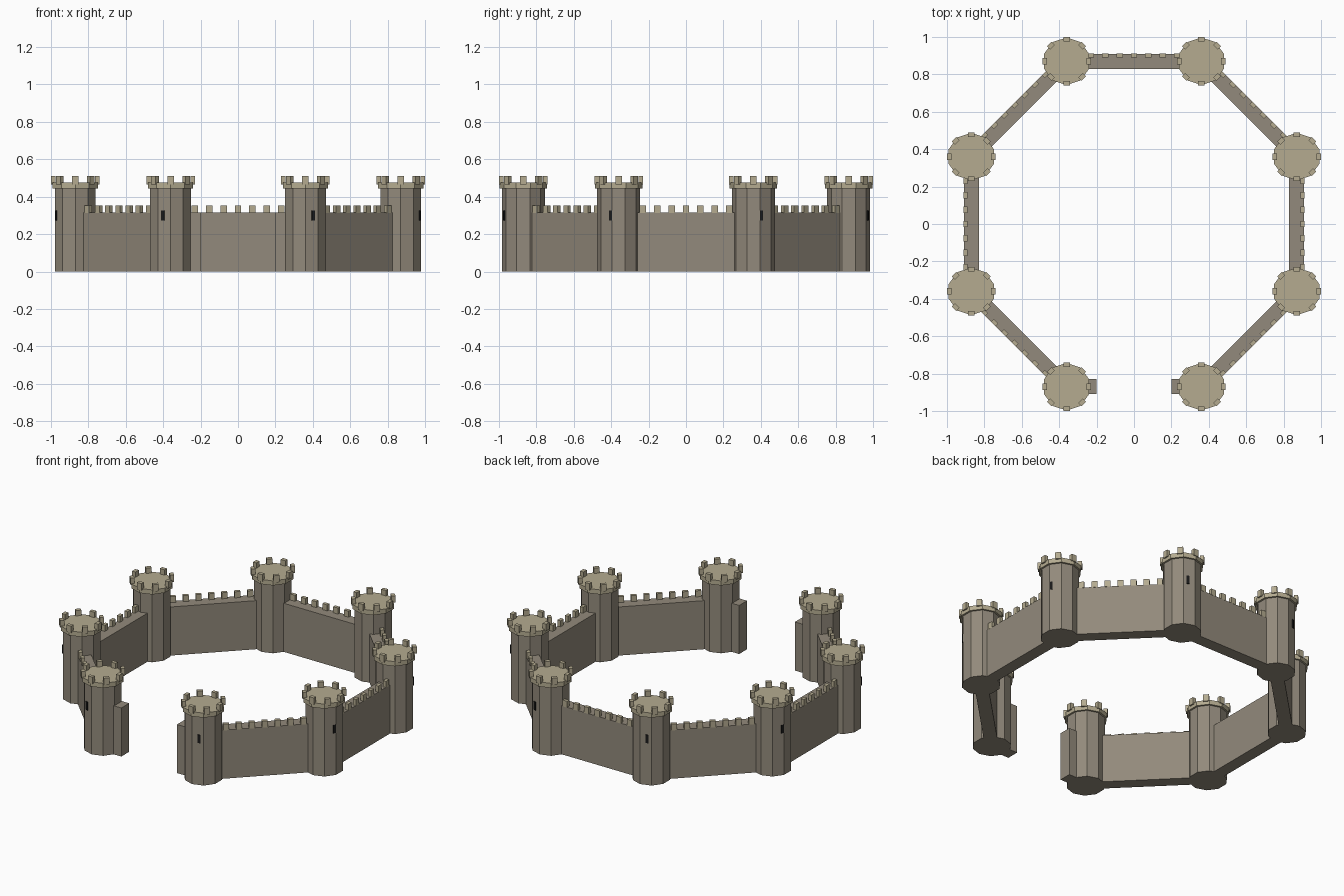
import bpy, bmesh
from math import sin, cos, pi, radians
from mathutils import Matrix, Vector

if "Cube" in bpy.data.objects:
    bpy.data.objects.remove(bpy.data.objects["Cube"])


def material(name, color):
    m = bpy.data.materials.new(name)
    m.diffuse_color = (*color, 1)
    m.use_nodes = True
    m.node_tree.nodes["Principled BSDF"].inputs["Base Color"].default_value = m.diffuse_color
    return m


STONE = material("stone", (0.29, 0.255, 0.20))
TRIM = material("trim_stone", (0.46, 0.41, 0.28))
DARK = material("dark_opening", (0.01, 0.01, 0.01))


def finish(bm, name, mat):
    bmesh.ops.recalc_face_normals(bm, faces=bm.faces)
    me = bpy.data.meshes.new(name)
    bm.to_mesh(me)
    bm.free()
    me.materials.append(mat)
    ob = bpy.data.objects.new(name, me)
    bpy.context.collection.objects.link(ob)


def prism(name, mat, x, y, r, z0, z1, n=10):
    bm = bmesh.new()
    pts = [(x + r * sin(2 * pi * k / n), y + r * cos(2 * pi * k / n)) for k in range(n)]
    lo = [bm.verts.new((px, py, z0)) for px, py in pts]
    hi = [bm.verts.new((px, py, z1)) for px, py in pts]
    bm.faces.new(lo)
    bm.faces.new(hi)
    for i in range(n):
        j = (i + 1) % n
        bm.faces.new((lo[i], lo[j], hi[j], hi[i]))
    finish(bm, name, mat)


def add_box(bm, origin, angle, radial, along, size, z0, z1):
    """Box whose local x points outward at the given angle from origin."""
    mat = (Matrix.Translation((*origin, 0)) @ Matrix.Rotation(angle, 4, 'Z')
           @ Matrix.Translation((radial, along, (z0 + z1) / 2))
           @ Matrix.Diagonal((size[0], size[1], z1 - z0, 1)))
    bmesh.ops.create_cube(bm, size=1, matrix=mat)


APOTHEM = 0.87
RING = APOTHEM / cos(pi / 8)
HALF = RING * sin(pi / 8)

# Eight round towers at the corners of the octagon
for k in range(8):
    a = radians(22.5 + 45 * k)
    x, y = RING * cos(a), RING * sin(a)
    prism("tower", STONE, x, y, 0.115, 0, 0.45)
    prism("tower_cap", TRIM, x, y, 0.127, 0.445, 0.475)

    # Ring of merlons on the cap
    bm = bmesh.new()
    for j in range(8):
        add_box(bm, (x, y), j * pi / 4, 0.118, 0, (0.024, 0.034), 0.466, 0.51)
    finish(bm, "tower_merlons", TRIM)

    # Arrow slit on the outward side
    bm = bmesh.new()
    add_box(bm, (x, y), a, 0.108, 0, (0.014, 0.018), 0.273, 0.326)
    finish(bm, "arrow_slit", DARK)

# Curtain walls between towers; the front side (-y) is left open as the gateway
for k in range(8):
    a = k * pi / 4
    bm = bmesh.new()
    if k == 6:
        for s in (-1, 1):
            add_box(bm, (0, 0), a, APOTHEM, s * (0.2 + HALF) / 2,
                    (0.08, HALF - 0.2), 0, 0.315)
        finish(bm, "gate_stubs", STONE)
        continue
    add_box(bm, (0, 0), a, APOTHEM, 0, (0.08, 2 * HALF - 0.1), 0, 0.315)
    finish(bm, "curtain_wall", STONE)

    # Merlons along the outer edge
    bm = bmesh.new()
    for j in range(-3, 4):
        add_box(bm, (0, 0), a, APOTHEM + 0.03, j * 0.077, (0.022, 0.034), 0.313, 0.354)
    finish(bm, "wall_merlons", TRIM)
